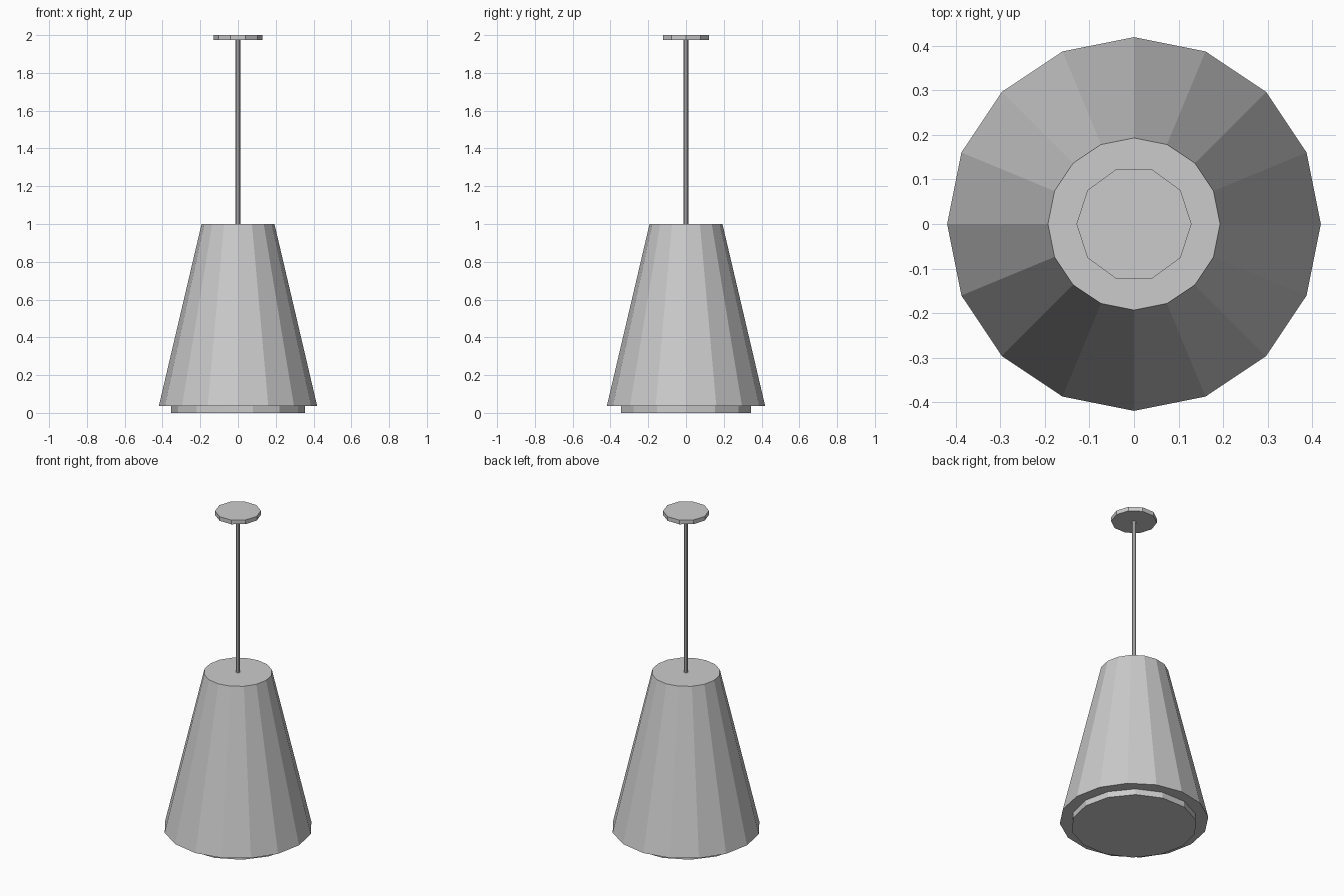
import bpy

if "Cube" in bpy.data.objects:
    bpy.data.objects.remove(bpy.data.objects["Cube"])

# One light grey for the whole lamp
grey = bpy.data.materials.new("light_grey")
grey.diffuse_color = (0.6, 0.6, 0.6, 1.0)
grey.use_nodes = True
grey.node_tree.nodes["Principled BSDF"].inputs["Base Color"].default_value = grey.diffuse_color


def frustum(name, sides, r_bottom, r_top, z0, z1):
    """Closed, flat-faced tapered cylinder with a corner on the +x axis."""
    bpy.ops.mesh.primitive_cone_add(
        vertices=sides, radius1=r_bottom, radius2=r_top, depth=z1 - z0,
        end_fill_type='NGON', location=(0, 0, (z0 + z1) / 2))
    ob = bpy.context.object
    ob.name = name
    # Blender starts at +y; a quarter turn puts the first corner on x
    ob.rotation_euler.z = 1.5707963
    ob.data.materials.append(grey)
    return ob


# Light diffuser under the shade
frustum("diffuser", 14, 0.354, 0.354, 0.0, 0.037)
# Tapered shade
frustum("shade", 16, 0.419, 0.193, 0.037, 1.0)
# Hanging rod
frustum("rod", 8, 0.012, 0.012, 1.0, 1.975)
# Ceiling canopy
frustum("canopy", 10, 0.129, 0.129, 1.974, 2.0)
